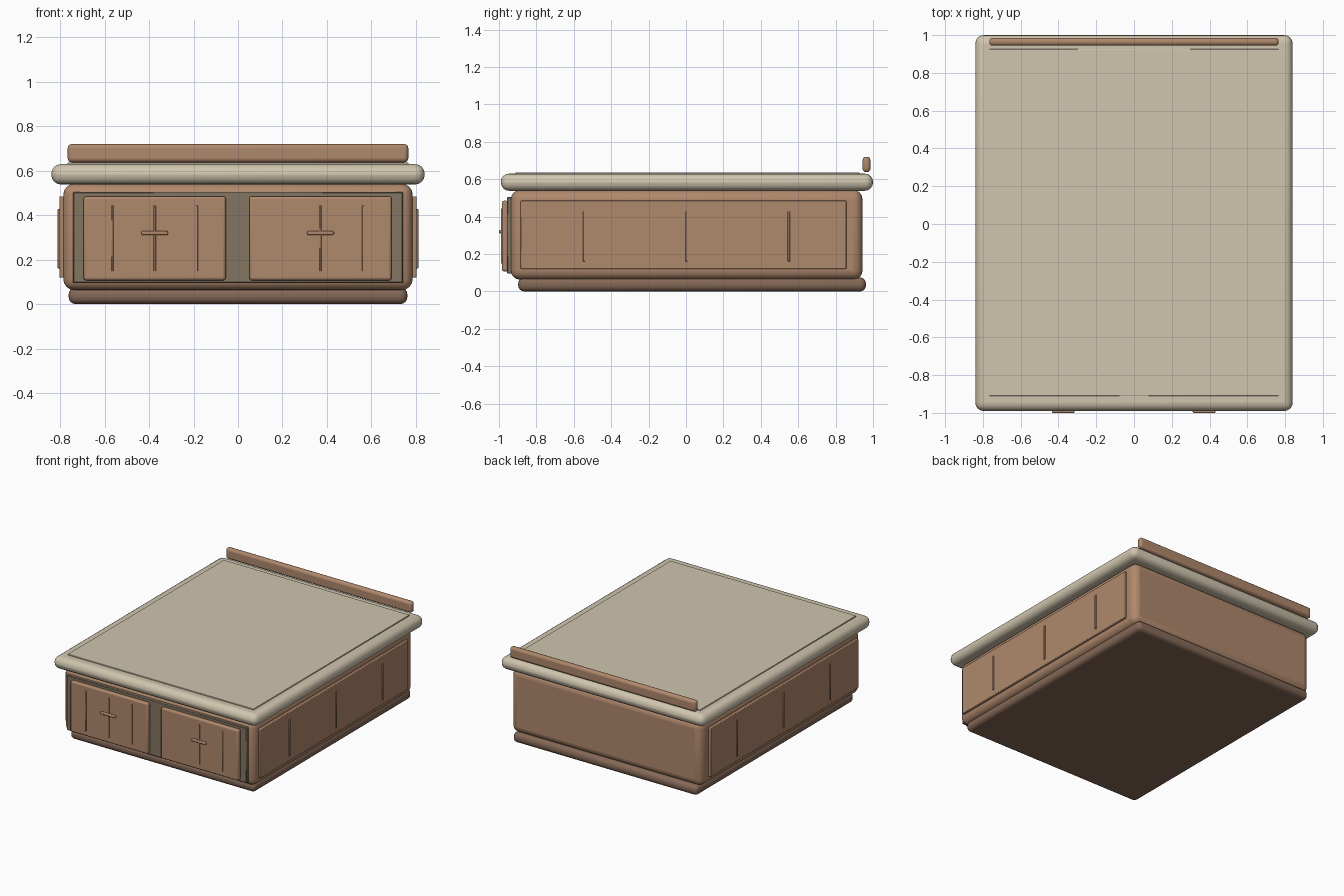
import bpy

if "Cube" in bpy.data.objects:
    bpy.data.objects.remove(bpy.data.objects["Cube"])


def material(name, rgb):
    """Flat colour from 0-255 sRGB values, stored as linear."""
    m = bpy.data.materials.new(name)
    lin = [((c / 255 + 0.055) / 1.055) ** 2.4 for c in rgb]
    m.diffuse_color = (*lin, 1)
    m.use_nodes = True
    m.node_tree.nodes["Principled BSDF"].inputs["Base Color"].default_value = m.diffuse_color
    return m


WOOD = material("warm_wood", (175, 136, 108))
DARK = material("dark_wood", (132, 104, 86))
RECESS = material("recess_brown", (132, 117, 98))
STONE = material("beige_top", (208, 197, 174))


def box(name, x, y, z, mat, bevel=0.0, segments=3):
    """Bevelled box given (min, max) on each axis."""
    spans = (x, y, z)
    bpy.ops.mesh.primitive_cube_add(size=1, location=[(a + b) / 2 for a, b in spans])
    ob = bpy.context.object
    ob.name = name
    ob.scale = [b - a for a, b in spans]
    bpy.ops.object.transform_apply(location=False, rotation=False, scale=True)
    ob.data.materials.append(mat)
    if bevel:
        mod = ob.modifiers.new("rounded_edges", 'BEVEL')
        mod.width = bevel
        mod.segments = segments
        mod.limit_method = 'NONE'
        bpy.ops.object.shade_smooth_by_angle(angle=0.4)
    return ob


# Base and cabinet body
box("plinth", (-0.762, 0.762), (-0.897, 0.962), (0, 0.075), DARK, 0.032, 4)
box("cabinet_body", (-0.786, 0.786), (-0.937, 0.944), (0.063, 0.542), WOOD, 0.05, 4)

# Worktop slab, its raised centre sheet and the rear rail
box("worktop", (-0.84, 0.84), (-0.99, 1.0), (0.538, 0.63), STONE, 0.044, 4)
box("worktop_sheet", (-0.766, 0.766), (-0.911, 0.927), (0.62, 0.637), STONE, 0.002, 1)
box("rear_rail", (-0.766, 0.766), (0.944, 0.986), (0.638, 0.72), WOOD, 0.018)

# Recessed face frame behind the doors, with wood edging top and bottom
box("face_frame", (-0.742, 0.742), (-0.957, -0.92), (0.095, 0.505), RECESS, 0.004, 1)

# Doors with grooves and handles
for side, cx, grooves in (("left", -0.375, (-0.19, 0, 0.19)), ("right", 0.371, (0, 0.192))):
    box(f"{side}_door", (cx - 0.32, cx + 0.32), (-0.985, -0.95), (0.107, 0.485), WOOD, 0.012)
    for i, dx in enumerate(grooves):
        gx = cx + dx
        box(f"{side}_door_strip_{i + 1}", (gx - 0.005, gx + 0.005), (-0.99, -0.98),
            (0.148, 0.444), WOOD, 0.002, 1)
    box(f"{side}_handle", (cx - 0.06, cx + 0.06), (-1.0, -0.982), (0.311, 0.329), WOOD, 0.006)

# Side panels with upright strips
for side, s in (("left", -1), ("right", 1)):
    def outward(a, b):
        return tuple(sorted((s * a, s * b)))
    box(f"{side}_side_panel", outward(0.77, 0.804), (-0.884, 0.857), (0.119, 0.485), WOOD, 0.005, 2)
    for i, y in enumerate((-0.545, 0.003, 0.55)):
        box(f"{side}_side_strip_{i + 1}", outward(0.798, 0.811), (y - 0.006, y + 0.006),
            (0.16, 0.428), WOOD, 0.002, 1)
